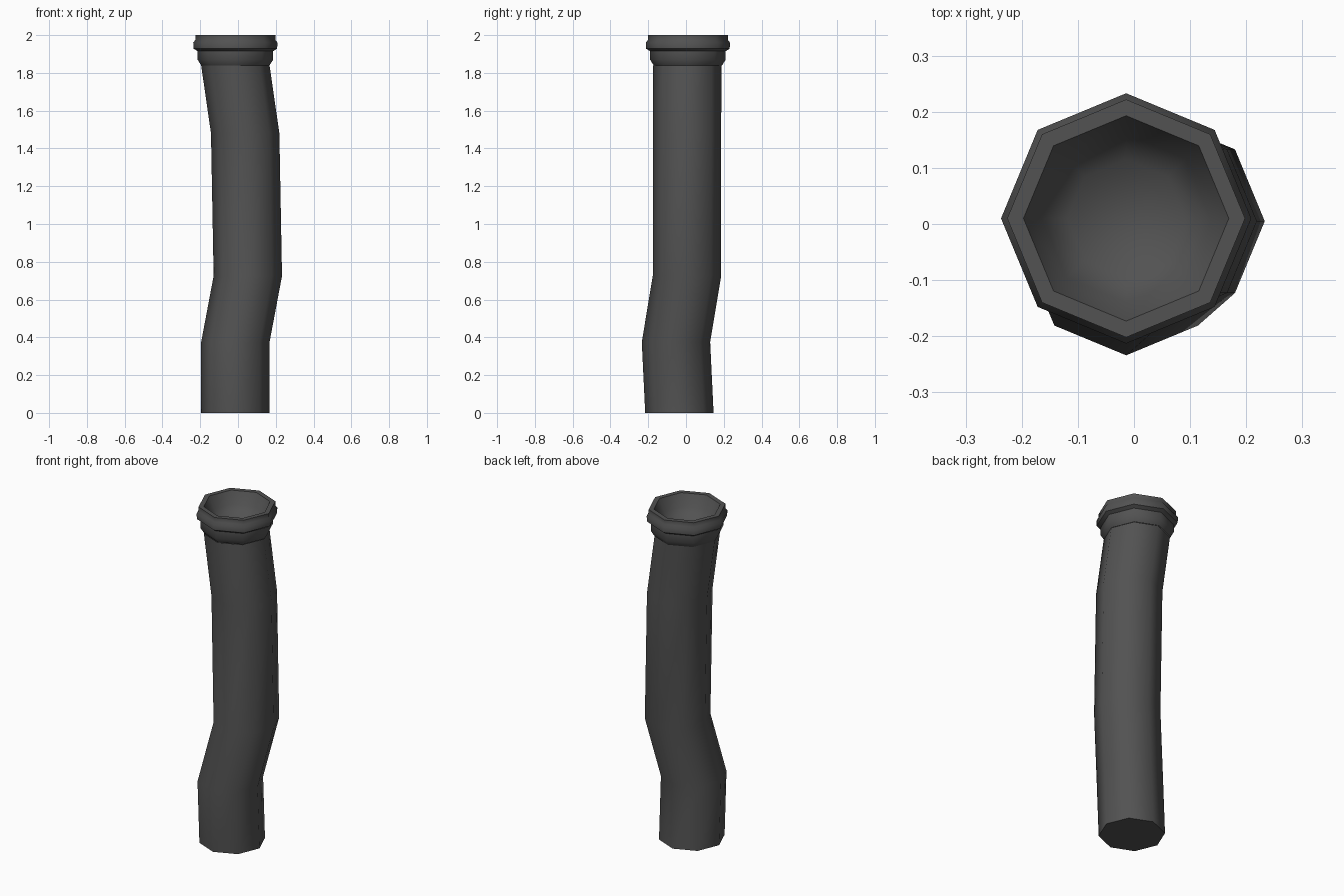
import bpy, bmesh, math

cube = bpy.data.objects.get("Cube")
if cube:
    bpy.data.objects.remove(cube, do_unlink=True)

SIDES = 8

# Single dark grey material
grey = bpy.data.materials.new("dark_grey")
grey.use_nodes = True
colour = (0.085, 0.085, 0.085, 1)
grey.diffuse_color = colour
grey.node_tree.nodes["Principled BSDF"].inputs["Base Color"].default_value = colour


def loft(name, rings, cap_start=True, cap_end=True):
    """Join octagonal rings given as (x, y, z, radius)."""
    bm = bmesh.new()
    loops = []
    for x, y, z, r in rings:
        angles = [math.tau * i / SIDES for i in range(SIDES)]
        loops.append([bm.verts.new((x + r * math.cos(a), y + r * math.sin(a), z)) for a in angles])
    for low, high in zip(loops, loops[1:]):
        for i in range(SIDES):
            j = (i + 1) % SIDES
            bm.faces.new((low[i], low[j], high[j], high[i]))
    if cap_start:
        bm.faces.new(loops[0][::-1])
    if cap_end:
        bm.faces.new(loops[-1])
    mesh = bpy.data.meshes.new(name)
    bm.to_mesh(mesh)
    bm.free()
    mesh.materials.append(grey)
    obj = bpy.data.objects.new(name, mesh)
    bpy.context.collection.objects.link(obj)
    bpy.ops.object.select_all(action="DESELECT")
    obj.select_set(True)
    bpy.context.view_layer.objects.active = obj
    bpy.ops.object.shade_smooth_by_angle(angle=math.radians(52))
    return obj


# Bent pipe shaft
R = 0.181
loft("pipe_shaft", [
    (-0.014, -0.035, 0.0, R),
    (-0.014, -0.053, 0.375, R),
    (0.052, 0.005, 0.725, R),
    (0.038, 0.005, 1.48, R),
    (-0.014, 0.007, 1.84, R),
], cap_end=False)

# Stepped collar, flat rim and bowl-shaped mouth
collar = [(0.181, 1.84), (0.2, 1.87), (0.2, 1.915), (0.221, 1.928), (0.223, 1.96),
          (0.212, 1.974), (0.212, 2.0), (0.183, 2.0),
          (0.15, 1.93), (0.105, 1.88)]
loft("collar_and_mouth", [(-0.014, 0.01, z, r) for r, z in collar], cap_start=False)
